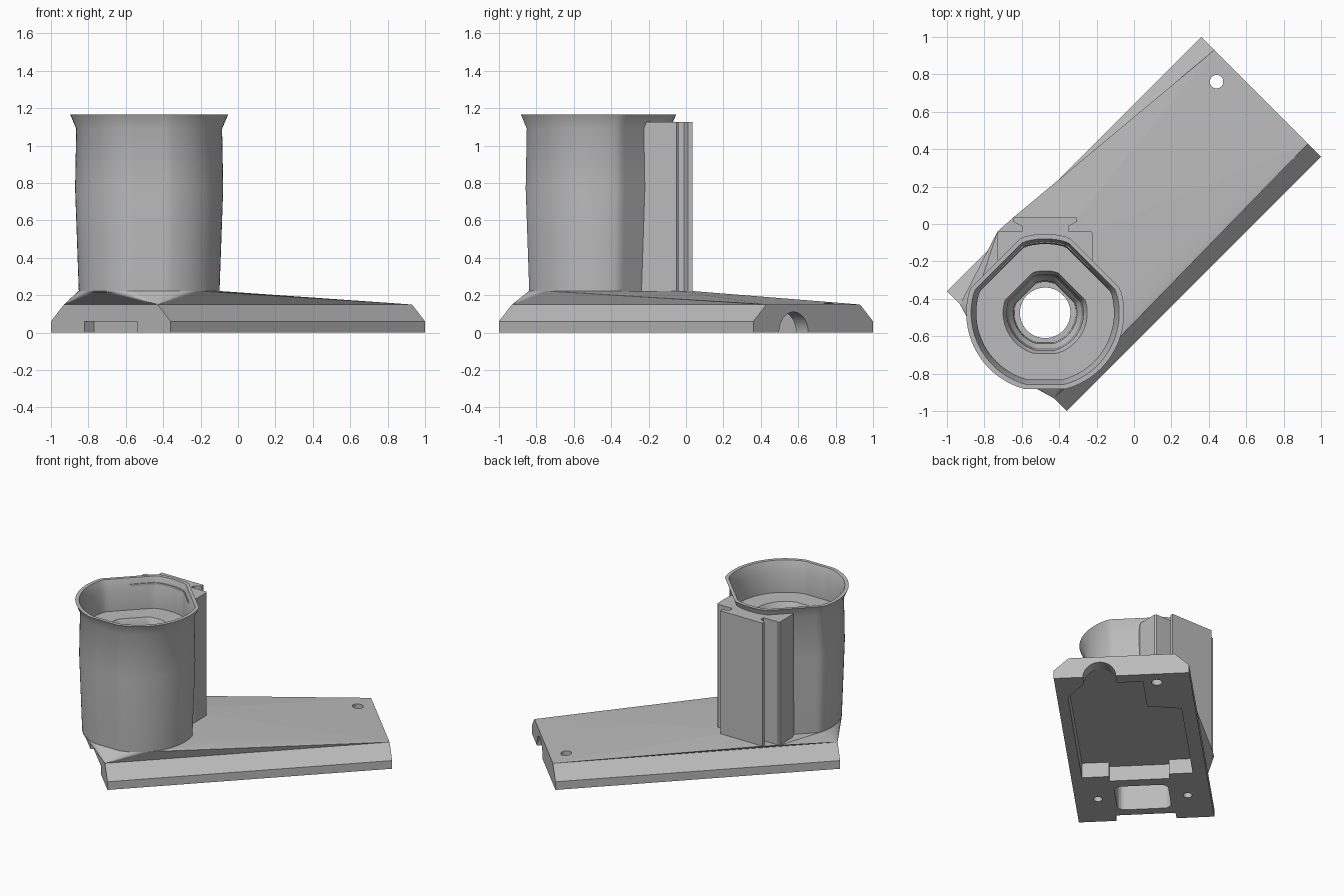
import bpy, bmesh, math
from mathutils import Matrix, Vector

if "Cube" in bpy.data.objects:
    bpy.data.objects.remove(bpy.data.objects["Cube"], do_unlink=True)

grey = bpy.data.materials.new("plain grey")
grey.use_nodes = True
grey.diffuse_color = (0.5, 0.5, 0.5, 1)
grey.node_tree.nodes["Principled BSDF"].inputs["Base Color"].default_value = (0.5, 0.5, 0.5, 1)

TURN = Matrix.Rotation(math.radians(45), 4, "Z")   # base runs diagonally
CX, CY = -0.475, -0.475                            # cup axis
SEG = 96


def finish(name, bm, matrix=None, smooth=None):
    if matrix:
        bmesh.ops.transform(bm, matrix=matrix, verts=bm.verts)
    bmesh.ops.recalc_face_normals(bm, faces=bm.faces)
    mesh = bpy.data.meshes.new(name)
    bm.to_mesh(mesh)
    bm.free()
    mesh.materials.append(grey)
    ob = bpy.data.objects.new(name, mesh)
    bpy.context.collection.objects.link(ob)
    if smooth:
        bpy.ops.object.select_all(action="DESELECT")
        bpy.context.view_layer.objects.active = ob
        ob.select_set(True)
        bpy.ops.object.shade_smooth_by_angle(angle=math.radians(smooth))
    return ob


def extrude(name, pts, shift, matrix=None):
    """Extrude a closed 3D outline along a vector."""
    bm = bmesh.new()
    face = bm.faces.new([bm.verts.new(p) for p in pts])
    ext = bmesh.ops.extrude_face_region(bm, geom=[face])
    moved = [g for g in ext["geom"] if isinstance(g, bmesh.types.BMVert)]
    bmesh.ops.translate(bm, vec=shift, verts=moved)
    return finish(name, bm, matrix)


def prism(name, pts, z0, z1, matrix=None):
    return extrude(name, [(x, y, z0) for x, y in pts], (0, 0, z1 - z0), matrix)


def rect(u0, u1, v0, v1):
    return [(u0, v0), (u1, v0), (u1, v1), (u0, v1)]


def circle(u, v, r, n=32):
    return [(u + r * math.cos(2 * math.pi * i / n), v + r * math.sin(2 * math.pi * i / n))
            for i in range(n)]


def rounded(u0, u1, v0, v1, r):
    pts = []
    for k, (u, v) in enumerate([(u1 - r, v1 - r), (u0 + r, v1 - r), (u0 + r, v0 + r), (u1 - r, v0 + r)]):
        for i in range(6):
            a = math.radians(90 * k + 18 * i)
            pts.append((u + r * math.cos(a), v + r * math.sin(a)))
    return pts


def cut(target, cutters):
    for c in cutters:
        c.hide_render = True
        c.hide_viewport = True
        c.display_type = "WIRE"
        mod = target.modifiers.new("cut_" + c.name, "BOOLEAN")
        mod.object = c
        mod.operation = "DIFFERENCE"
        mod.solver = "EXACT"


def cup_point(r, a):
    """Rounded outline with two flats at the back and one at the front."""
    for flat, k in ((45, 0.89), (135, 0.89), (270, 0.965)):
        c = math.cos(a - math.radians(flat))
        if c > 0.5:
            r = min(r, r * k / c)
    return CX + r * math.cos(a), CY + r * math.sin(a)


# Base plate with chamfered long sides
L, W, C = 0.962, 0.4525, 0.354
section = [(-W, 0), (W, 0), (W, 0.06), (C, 0.15), (-C, 0.15), (-W, 0.06)]
base = extrude("base_plate", [(-L, v, z) for v, z in section], (2 * L, 0, 0), TURN)

# Hollows and holes in the base
cavity = [(0.70, -0.38), (0.87, -0.26), (0.87, 0.135), (0.54, 0.135), (0.49, 0.36),
          (-0.37, 0.36), (-0.37, 0.20), (-0.43, 0.20), (-0.43, -0.20), (-0.37, -0.20), (-0.37, -0.38)]
cavity_cut = prism("cavity_cutter", cavity, -0.05, 0.11, TURN)
end_cut = prism("end_notch_cutter", rect(-1.1, -0.89, -0.2, 0.2), -0.05, 0.06, TURN)
pocket_cut = prism("pocket_cutter", rounded(-0.82, -0.51, -0.18, 0.18, 0.05), -0.05, 0.19, TURN)
screw_cut = prism("screw_hole_cutter", circle(0.85, 0.226, 0.036), -0.05, 0.5, TURN)
cable_cut = extrude("cable_notch_cutter", [(0.84, v - 0.148, z) for v, z in circle(0, 0, 0.11, 48)],
                    (0.3, 0, 0), TURN)
blind_cuts = [prism("blind_hole_cutter", circle(-0.665, v, 0.03), -0.05, 0.12, TURN)
              for v in (-0.3, 0.3)]
cut(base, [cavity_cut, end_cut, pocket_cut, screw_cut, cable_cut] + blind_cuts)

# Bracket outline: block hugging the cup, with a flared rail behind
half = [(0.17, 0.035), (0.17, 0.012), (0.125, -0.012), (0.125, -0.04),
        (0.245, -0.04), (0.255, -0.05), (0.255, -0.19)]
arc = [cup_point(0.375, math.radians(45 + 90 * i / 16)) for i in range(17)]
bracket_pts = ([(CX + x, y) for x, y in half] + arc +
               [(CX - x, y) for x, y in reversed(half)])
prism("bracket", bracket_pts, 0.215, 1.125)

# Sloping deck: hull between plate top and the cup and bracket footprint
bm = bmesh.new()
for u in (-L, L):
    for v in (-C, C):
        bm.verts.new(TURN @ Vector((u, v, 0.15)))
foot = [cup_point(0.378, 2 * math.pi * i / SEG) for i in range(SEG)]
foot += [(CX + s * x, y) for s in (1, -1) for x, y in ((0.17, 0.035), (0.255, -0.04))]
for x, y in foot:
    bm.verts.new((x, y, 0.222))
hull = bmesh.ops.convex_hull(bm, input=bm.verts)
spare = {g for g in hull["geom_interior"] + hull["geom_unused"] if isinstance(g, bmesh.types.BMVert)}
bmesh.ops.delete(bm, geom=list(spare), context="VERTS")
deck = finish("sloping_deck", bm)
bore_cut = prism("bore_cutter", circle(CX, CY, 0.135, 64), 0.1, 0.5)
cut(deck, [pocket_cut, screw_cut, bore_cut])

# Cup: flared rim, ledge inside and a stepped bore
profile = [(0.376, 0.215), (0.396, 0.77), (0.390, 1.09), (0.422, 1.165), (0.396, 1.165),
           (0.368, 1.09), (0.368, 0.94), (0.225, 0.94), (0.205, 0.90), (0.195, 0.50),
           (0.17, 0.46), (0.165, 0.30), (0.135, 0.30), (0.135, 0.215)]
bm = bmesh.new()
rings = []
for r, z in profile:
    ring = []
    for i in range(SEG):
        a = 2 * math.pi * i / SEG
        x, y = cup_point(r, a) if r > 0.14 else (CX + r * math.cos(a), CY + r * math.sin(a))
        ring.append(bm.verts.new((x, y, z)))
    rings.append(ring)
for k, ring in enumerate(rings):
    nxt = rings[(k + 1) % len(rings)]
    for i in range(SEG):
        j = (i + 1) % SEG
        bm.faces.new((ring[i], ring[j], nxt[j], nxt[i]))
finish("cup", bm, smooth=25)
